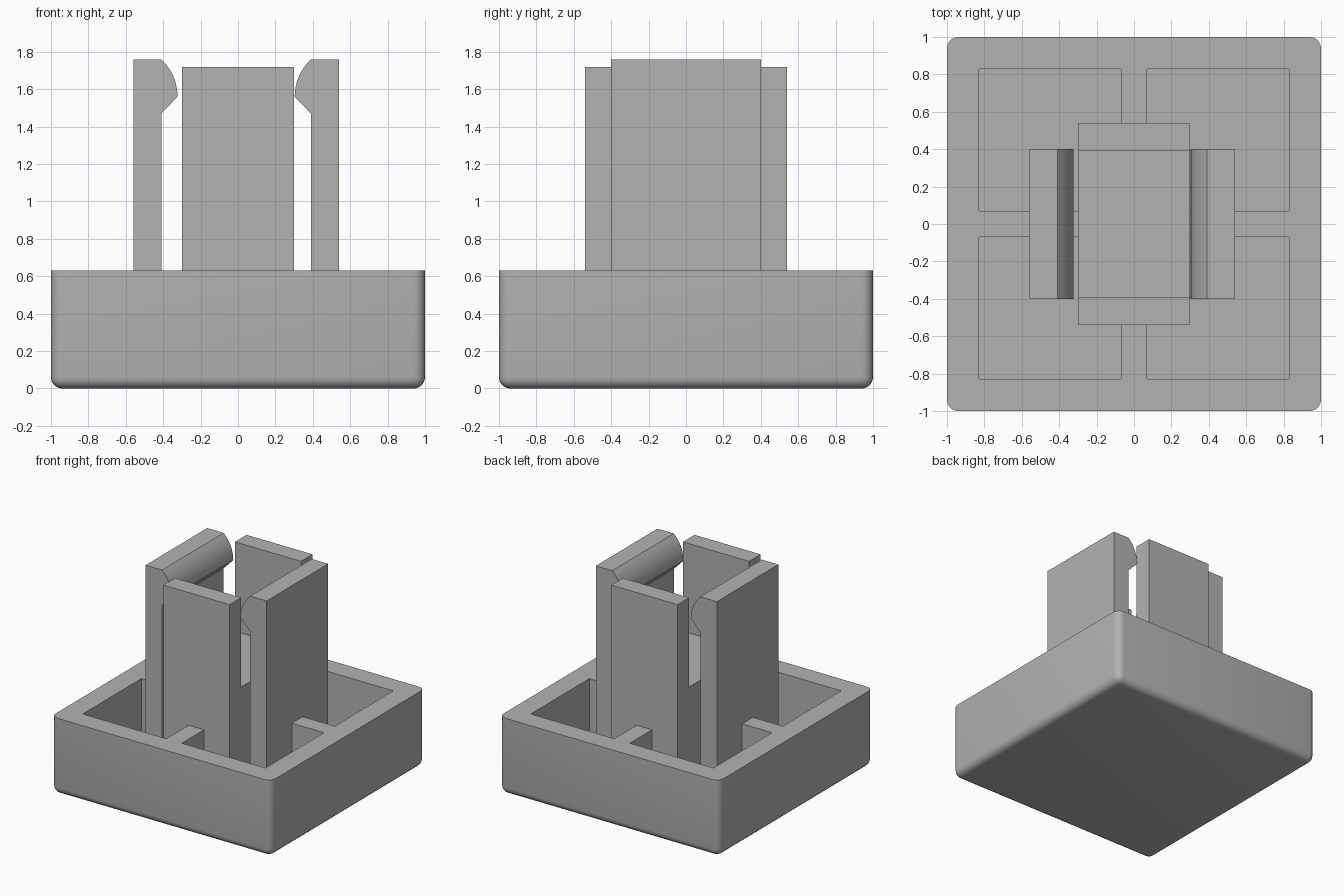
import bpy
import bmesh
import math

cube = bpy.data.objects.get("Cube")
if cube:
    bpy.data.objects.remove(cube, do_unlink=True)

# One plain grey plastic
plastic = bpy.data.materials.new("grey_plastic")
plastic.use_nodes = True
GREY = (0.45, 0.45, 0.45, 1)
plastic.diffuse_color = GREY
plastic.node_tree.nodes["Principled BSDF"].inputs["Base Color"].default_value = GREY


def add_box(bm, low, high):
    verts = bmesh.ops.create_cube(bm, size=1)["verts"]
    for v in verts:
        for i in range(3):
            v.co[i] = high[i] if v.co[i] > 0 else low[i]


def finish(name, bm):
    bmesh.ops.recalc_face_normals(bm, faces=bm.faces)
    mesh = bpy.data.meshes.new(name)
    bm.to_mesh(mesh)
    bm.free()
    mesh.materials.append(plastic)
    obj = bpy.data.objects.new(name, mesh)
    bpy.context.collection.objects.link(obj)
    return obj


def activate(obj):
    bpy.ops.object.select_all(action="DESELECT")
    obj.select_set(True)
    bpy.context.view_layer.objects.active = obj


def smooth(obj):
    activate(obj)
    bpy.ops.object.shade_smooth_by_angle(angle=math.radians(30))


RIM, FLOOR, INNER, RIB = 0.63, 0.15, 0.83, 0.07

# Square cap, rounded everywhere except around the open rim
bm = bmesh.new()
add_box(bm, (-1, -1, 0), (1, 1, RIM))
rounded = [e for e in bm.edges if min(v.co.z for v in e.verts) < 0.1]
bmesh.ops.bevel(bm, geom=rounded, offset=0.06, offset_type="OFFSET",
                segments=5, profile=0.5, affect="EDGES")
cap = finish("cap_shell", bm)

# Four corner pockets, leaving cross ribs between them
bm = bmesh.new()
for x0, x1 in ((-INNER, -RIB), (RIB, INNER)):
    for y0, y1 in ((-INNER, -RIB), (RIB, INNER)):
        add_box(bm, (x0, y0, FLOOR), (x1, y1, 1))
cutter = finish("pocket_cutter", bm)
cutter.hide_render = True
cut = cap.modifiers.new("pockets", "BOOLEAN")
cut.operation = "DIFFERENCE"
cut.solver = "EXACT"
cut.object = cutter
activate(cap)
bpy.ops.object.modifier_apply(modifier=cut.name)
bpy.data.objects.remove(cutter, do_unlink=True)
smooth(cap)

# Stem: U-shaped profile with front and back walls joined by a core
BASE = FLOOR - 0.02
stem_profile = [(-0.54, BASE), (0.54, BASE), (0.54, 1.72), (0.39, 1.72),
                (0.39, 0.985), (-0.39, 0.985), (-0.39, 1.72), (-0.54, 1.72)]


def extrude(name, points, vector):
    bm = bmesh.new()
    face = bm.faces.new([bm.verts.new(p) for p in points])
    side = bmesh.ops.extrude_face_region(bm, geom=[face])["geom"]
    bmesh.ops.translate(bm, vec=vector,
                        verts=[g for g in side if isinstance(g, bmesh.types.BMVert)])
    return finish(name, bm)


extrude("stem_walls_and_core", [(-0.3, y, z) for y, z in stem_profile], (0.6, 0, 0))

# Snap clips with a curved hook, mirrored about a slightly offset middle
RADIUS, TIP, SWEEP, STEPS = 0.273, 0.313, 0.822, 8
clip_profile = [(0.55, 1.76), (0.55, BASE), (0.4, BASE), (0.4, 1.47)]
for i in range(STEPS + 1):
    a = SWEEP * i / STEPS
    clip_profile.append((TIP + RADIUS * (1 - math.cos(a)), 1.56 + RADIUS * math.sin(a)))
for name, sign in (("left_clip", 1), ("right_clip", -1)):
    smooth(extrude(name, [(sign * x - 0.01, -0.4, z) for x, z in clip_profile],
                   (0, 0.8, 0)))
